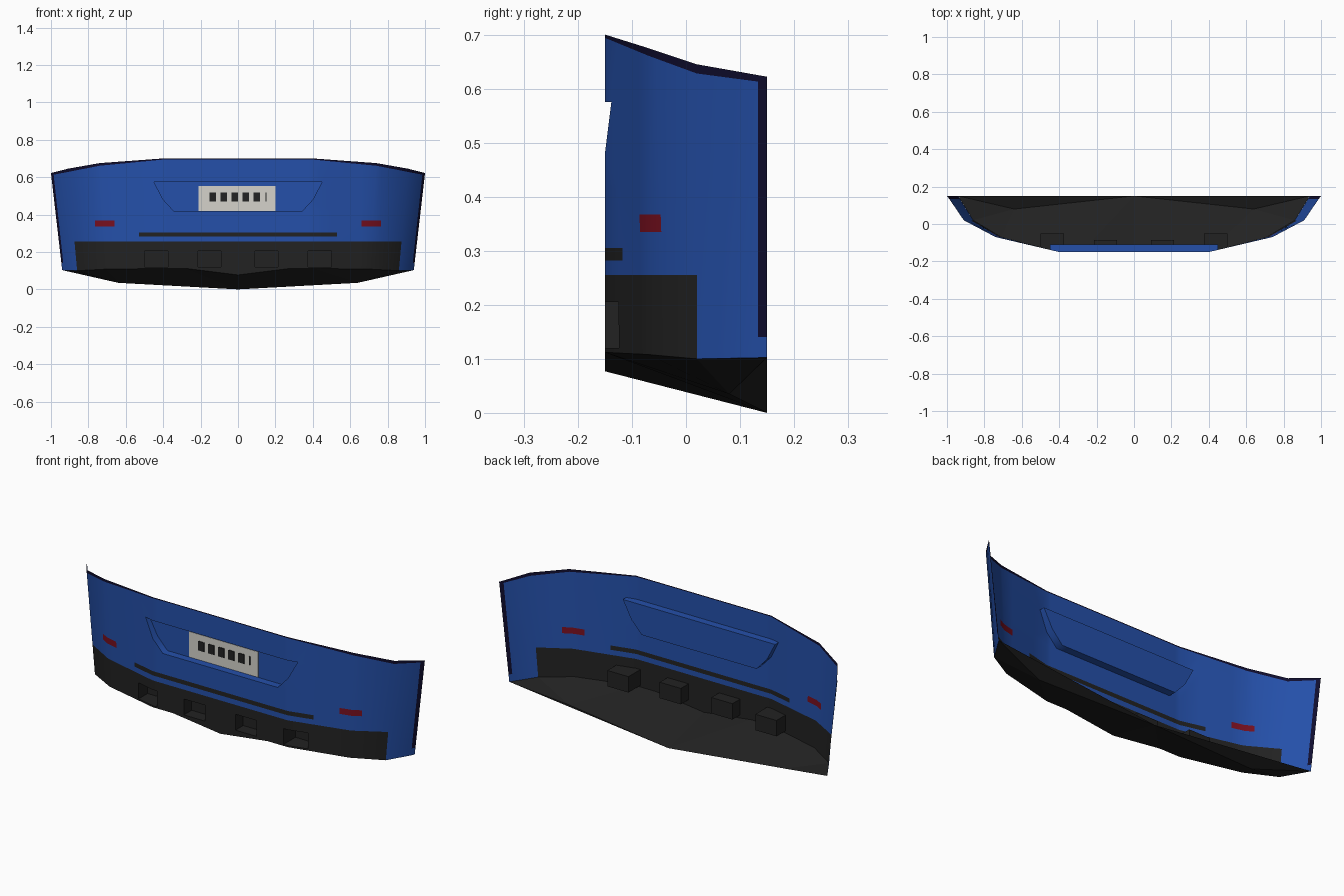
import bpy, bmesh, math
from mathutils import Vector

cube = bpy.data.objects.get("Cube")
if cube:
    bpy.data.objects.remove(cube, do_unlink=True)


def material(name, rgb, rough=0.6):
    m = bpy.data.materials.new(name)
    m.use_nodes = True
    m.diffuse_color = (*rgb, 1)
    node = m.node_tree.nodes["Principled BSDF"]
    node.inputs["Base Color"].default_value = (*rgb, 1)
    node.inputs["Roughness"].default_value = rough
    return m


blue = material("body blue", (0.018, 0.08, 0.40))
navy = material("edge navy", (0.005, 0.004, 0.028))
dark = material("dark plastic", (0.016, 0.016, 0.016))
red = material("reflector red", (0.19, 0.005, 0.014))
white = material("plate white", (0.66, 0.65, 0.60))


def finish(name, bm, mats, smooth=None):
    me = bpy.data.meshes.new(name)
    bm.to_mesh(me)
    bm.free()
    ob = bpy.data.objects.new(name, me)
    bpy.context.collection.objects.link(ob)
    for m in mats:
        me.materials.append(m)
    if smooth:
        bpy.ops.object.select_all(action='DESELECT')
        ob.select_set(True)
        bpy.context.view_layer.objects.active = ob
        bpy.ops.object.shade_smooth_by_angle(angle=math.radians(smooth))
    return ob


# Half outline: lower point, upper point, width of the painted top edge
half = [
    ((0, -0.15, 0.077), (0, -0.15, 0.70), 0.005),
    ((0.28, -0.15, 0.112), (0.28, -0.15, 0.70), 0.005),
    ((0.40, -0.15, 0.112), (0.40, -0.15, 0.70), 0.006),
    ((0.71, -0.07, 0.108), (0.74, -0.07, 0.675), 0.014),
    ((0.86, 0.02, 0.10), (0.91, 0.02, 0.645), 0.017),
    ((0.93, 0.133, 0.102), (0.987, 0.133, 0.625), 0.012),
    ((0.94, 0.15, 0.103), (1, 0.15, 0.622), 0.012),
]


def flip(p):
    return (-p[0], p[1], p[2])


columns = [(flip(a), flip(b), w) for a, b, w in reversed(half[1:])] + half

# Bumper shell with a painted top edge row
bm = bmesh.new()
grid = []
for low, high, w in columns:
    low, high = Vector(low), Vector(high)
    rim = high.lerp(low, w / (high.z - low.z))
    grid.append([bm.verts.new(p) for p in (low, rim, high)])
for a, b in zip(grid, grid[1:]):
    for row in (0, 1):
        f = bm.faces.new((a[row], b[row], b[row + 1], a[row + 1]))
        f.material_index = row


def cut(co, normal):
    bmesh.ops.bisect_plane(bm, geom=bm.verts[:] + bm.edges[:] + bm.faces[:],
                           dist=1e-5, plane_co=co, plane_no=normal)


# Outline cuts for skirt, strip, reflectors, pockets and plate recess
for z in (0.12, 0.14, 0.205, 0.255, 0.282, 0.305, 0.335, 0.367, 0.415, 0.575):
    cut((0, 0, z), (0, 0, 1))
pockets = [(0.09, 0.215, -0.085), (0.375, 0.50, -0.05)]
recess_side = [((0.45, 0.575), (0.40, 0.48)), ((0.40, 0.48), (0.34, 0.415))]
slopes = []
for (x1, z1), (x2, z2) in recess_side:
    slopes.append((Vector((x1, 0, z1)), Vector((z1 - z2, 0, x2 - x1))))
for s in (-1, 1):
    for x in (0.09, 0.215, 0.375, 0.50, 0.53, 0.66, 0.765):
        cut((s * x, 0, 0), (1, 0, 0))
    for co, no in slopes:
        cut((s * co.x, 0, co.z), (s * no.x, 0, no.z))


def in_recess(c):
    p = Vector((abs(c.x), 0, c.z))
    return 0.415 < c.z < 0.575 and all((p - co).dot(no) < 0 for co, no in slopes)


def push_back(test, depth):
    faces = [f for f in bm.faces if test(f.calc_center_median())]
    out = bmesh.ops.extrude_face_region(bm, geom=faces)["geom"]
    for v in out:
        if isinstance(v, bmesh.types.BMVert):
            v.co.y = depth
    old = [f for f in faces if f.is_valid]
    if old:
        bmesh.ops.delete(bm, geom=old, context='FACES')


push_back(in_recess, -0.11)
for x1, x2, depth in pockets:
    for s in (-1, 1):
        push_back(lambda c: x1 < s * c.x < x2 and 0.12 < c.z < 0.205, depth)

# Colours by position
for f in bm.faces:
    c = f.calc_center_median()
    x = abs(c.x)
    if c.z < 0.255 and c.y < 0.02:
        f.material_index = 2
    elif 0.282 < c.z < 0.305 and x < 0.53:
        f.material_index = 2
    elif 0.335 < c.z < 0.367 and 0.66 < x < 0.765:
        f.material_index = 3
    elif c.y > 0.133 and c.z > 0.14:
        f.material_index = 1
finish("bumper_shell", bm, [blue, navy, dark, red], smooth=50)

# Underside tray, folded down along each side
bm = bmesh.new()
centre = (0, 0.15, 0)
fold = (0.64, 0.08, 0.035)
edge = [h[0] for i, h in enumerate(half) if i != 5]
tris = [(centre, edge[0], edge[1]), (centre, edge[1], edge[2]),
        (centre, edge[2], fold), (fold, edge[2], edge[3]),
        (fold, edge[3], edge[4]), (fold, edge[4], edge[5]),
        (fold, edge[5], centre)]
for tri in tris:
    bm.faces.new([bm.verts.new(p) for p in reversed(tri)])
    bm.faces.new([bm.verts.new(flip(p)) for p in tri])
bmesh.ops.remove_doubles(bm, verts=bm.verts[:], dist=1e-4)
for f in bm.faces:
    f.normal_update()
    if f.normal.z > 0:
        f.normal_flip()
finish("underside_tray", bm, [dark])


def slab(name, x, z, width, height, y, mat):
    b = bmesh.new()
    bmesh.ops.create_cube(b, size=1)
    for v in b.verts:
        v.co = Vector((x + v.co.x * width, y + v.co.y * 0.004, z + v.co.z * height))
    return finish(name, b, [mat])


# Registration plate with plain dark blocks
slab("plate", -0.005, 0.486, 0.41, 0.136, -0.113, white)
for i in range(5):
    slab(f"plate_block_{i + 1}", -0.135 + i * 0.059, 0.494, 0.035, 0.05, -0.116, dark)
slab("plate_block_thin", 0.15, 0.494, 0.007, 0.046, -0.116, dark)
